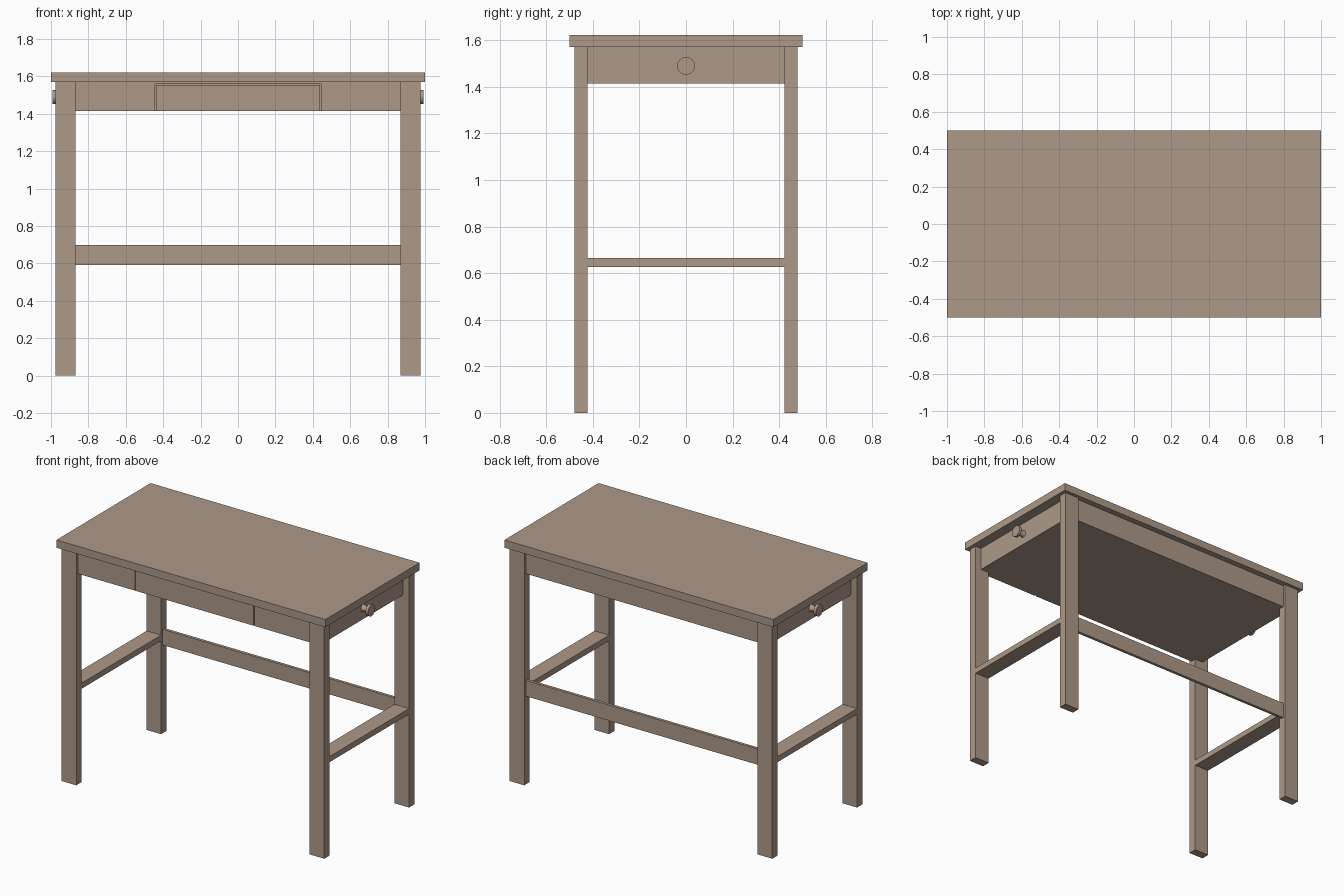
import bpy, bmesh, math
from mathutils import Matrix

if "Cube" in bpy.data.objects:
    bpy.data.objects.remove(bpy.data.objects["Cube"])

wood = bpy.data.materials.new("taupe wood")
wood.diffuse_color = (0.42, 0.32, 0.25, 1)
wood.use_nodes = True
wood.node_tree.nodes["Principled BSDF"].inputs["Base Color"].default_value = wood.diffuse_color


def finish(name, bm):
    bmesh.ops.recalc_face_normals(bm, faces=bm.faces)
    me = bpy.data.meshes.new(name)
    bm.to_mesh(me)
    bm.free()
    me.materials.append(wood)
    ob = bpy.data.objects.new(name, me)
    bpy.context.collection.objects.link(ob)
    return ob


def box(name, x, y, z):
    """Box from (min, max) ranges on each axis."""
    bm = bmesh.new()
    bmesh.ops.create_cube(bm, size=1)
    for v in bm.verts:
        v.co = [r[0] if c < 0 else r[1] for c, r in zip(v.co, (x, y, z))]
    return finish(name, bm)


def span(a, b, s):
    return tuple(sorted((a * s, b * s)))


# table top
box("table_top", (-1, 1), (-0.5, 0.5), (1.57, 1.622))

# apron carcass, closed underneath
box("apron_carcass", (-0.93, 0.93), (-0.445, 0.46), (1.415, 1.57))

# front boards around the drawer, leaving a thin shadow gap
box("drawer_front", (-0.439, 0.439), (-0.46, -0.44), (1.415, 1.553))
box("front_rail", (-0.87, 0.87), (-0.46, -0.44), (1.559, 1.57))

for s, side in ((-1, "left"), (1, "right")):
    box(f"front_board_{side}", span(0.445, 0.87, s), (-0.46, -0.44), (1.415, 1.559))

    # legs and side stretcher
    for t, end in ((-1, "front"), (1, "back")):
        box(f"{end}_leg_{side}", span(0.868, 0.976, s), span(0.422, 0.478, t), (0, 1.57))
    box(f"side_stretcher_{side}", span(0.868, 0.976, s), (-0.422, 0.422), (0.627, 0.665))

    # turned knob: lathe profile (distance from centre, radius)
    profile = [(0.925, 0.026), (0.945, 0.019), (0.965, 0.019), (0.974, 0.038), (0.993, 0.038)]
    bm = bmesh.new()
    n = 32
    rings = [[bm.verts.new((x * s, r * math.cos(2 * math.pi * i / n),
                            1.49 + r * math.sin(2 * math.pi * i / n))) for i in range(n)]
             for x, r in profile]
    for a, b in zip(rings, rings[1:]):
        for i in range(n):
            j = (i + 1) % n
            bm.faces.new((a[i], a[j], b[j], b[i]))
    bm.faces.new(rings[0])
    bm.faces.new(rings[-1])
    knob = finish(f"knob_{side}", bm)
    bpy.ops.object.select_all(action='DESELECT')
    knob.select_set(True)
    bpy.context.view_layer.objects.active = knob
    bpy.ops.object.shade_smooth_by_angle(angle=math.radians(30))

# back stretcher
box("back_stretcher", (-0.87, 0.87), (0.44, 0.46), (0.592, 0.698))
